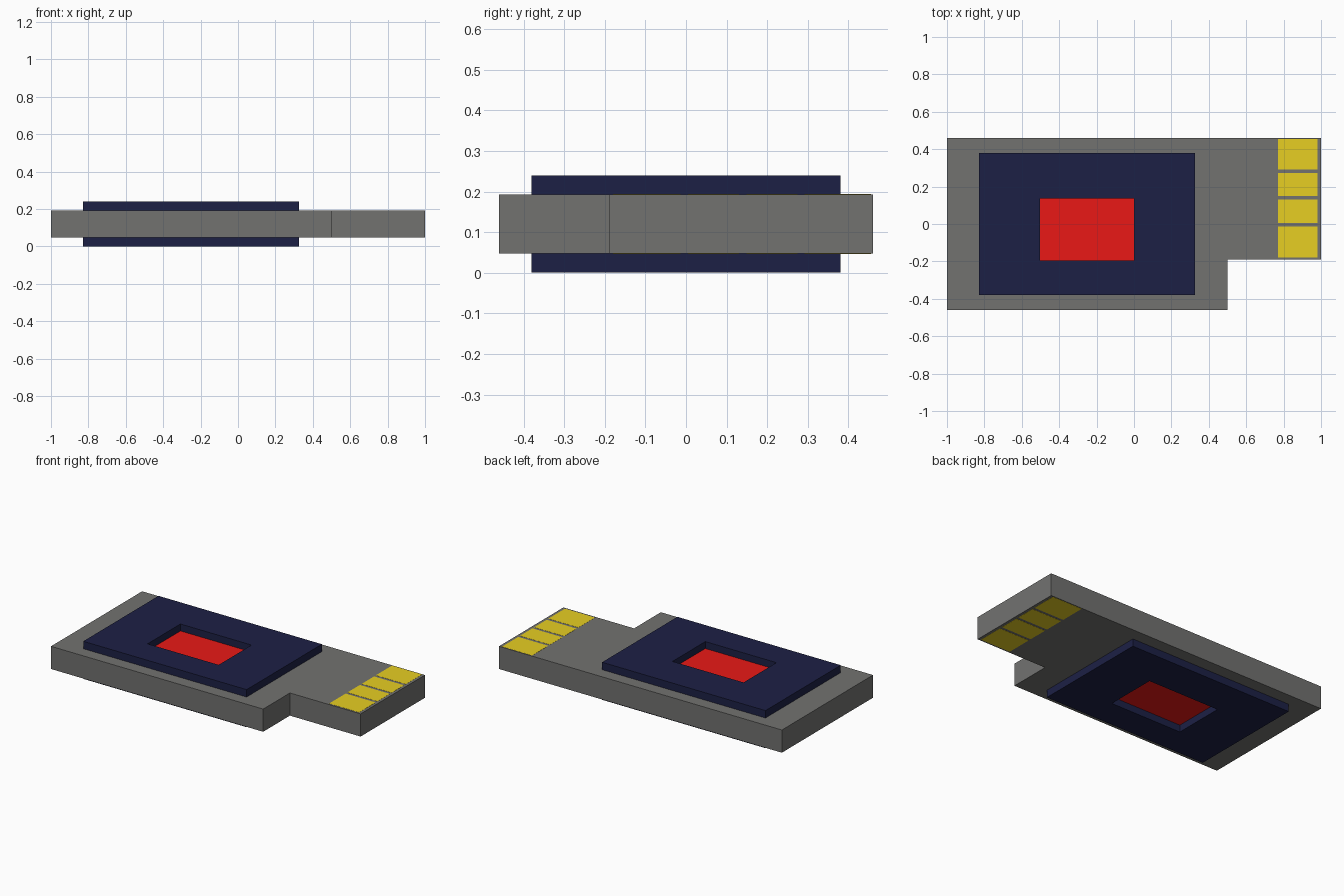
import bpy, bmesh

if "Cube" in bpy.data.objects:
    bpy.data.objects.remove(bpy.data.objects["Cube"])

MID = 0.12          # mid height of the board
HALF = 0.0725       # half board thickness


def material(name, rgb):
    mat = bpy.data.materials.new(name)
    mat.diffuse_color = (*rgb, 1)
    mat.use_nodes = True
    mat.node_tree.nodes["Principled BSDF"].inputs["Base Color"].default_value = mat.diffuse_color
    return mat


def rect(x0, x1, y0, y1):
    return [(x0, y0), (x1, y0), (x1, y1), (x0, y1)]


def finish(name, bm, mat):
    bmesh.ops.recalc_face_normals(bm, faces=bm.faces)
    mesh = bpy.data.meshes.new(name)
    bm.to_mesh(mesh)
    bm.free()
    obj = bpy.data.objects.new(name, mesh)
    bpy.context.collection.objects.link(obj)
    mesh.materials.append(mat)
    return obj


def extrude(bm, faces, height):
    out = bmesh.ops.extrude_face_region(bm, geom=faces)
    verts = [v for v in out["geom"] if isinstance(v, bmesh.types.BMVert)]
    bmesh.ops.translate(bm, verts=verts, vec=(0, 0, height))


def slab(name, outline, z0, z1, mat):
    bm = bmesh.new()
    extrude(bm, [bm.faces.new([bm.verts.new((x, y, z0)) for x, y in outline])], z1 - z0)
    return finish(name, bm, mat)


def frame(name, outer, inner, z0, z1, mat):
    bm = bmesh.new()
    o, i = ([bm.verts.new((x, y, z0)) for x, y in loop] for loop in (outer, inner))
    faces = [bm.faces.new((o[k], o[(k + 1) % 4], i[(k + 1) % 4], i[k])) for k in range(4)]
    extrude(bm, faces, z1 - z0)
    return finish(name, bm, mat)


grey = material("dark_grey", (0.168, 0.168, 0.163))
navy = material("navy", (0.012, 0.0146, 0.06))
red = material("red", (0.82, 0.0097, 0.008))
gold = material("gold", (0.8, 0.62, 0.0165))

# Board with a notched corner
slab("board", [(-1, -0.46), (0.5, -0.46), (0.5, -0.19), (1, -0.19), (1, 0.46), (-1, 0.46)],
     MID - HALF, MID + HALF, grey)

window = rect(-0.503, 0, -0.195, 0.137)
contact_rows = [(-0.18, -0.013), (0.005, 0.131), (0.149, 0.274), (0.292, 0.455)]

# The same parts sit on both faces
for side, s in (("top", 1), ("bottom", -1)):
    face = MID + s * HALF
    # Cover plate with a window
    frame(f"cover_plate_{side}", rect(-0.828, 0.327, -0.38, 0.38), window,
          face, MID + s * 0.12, navy)
    # Red panel at the bottom of the window
    slab(f"window_panel_{side}", window, face, face + s * 0.003, red)
    # Edge contacts, almost flush with the board
    for n, (y0, y1) in enumerate(contact_rows, 1):
        slab(f"contact_{side}_{n}", rect(0.77, 0.982, y0, y1), face, face + s * 0.0008, gold)
